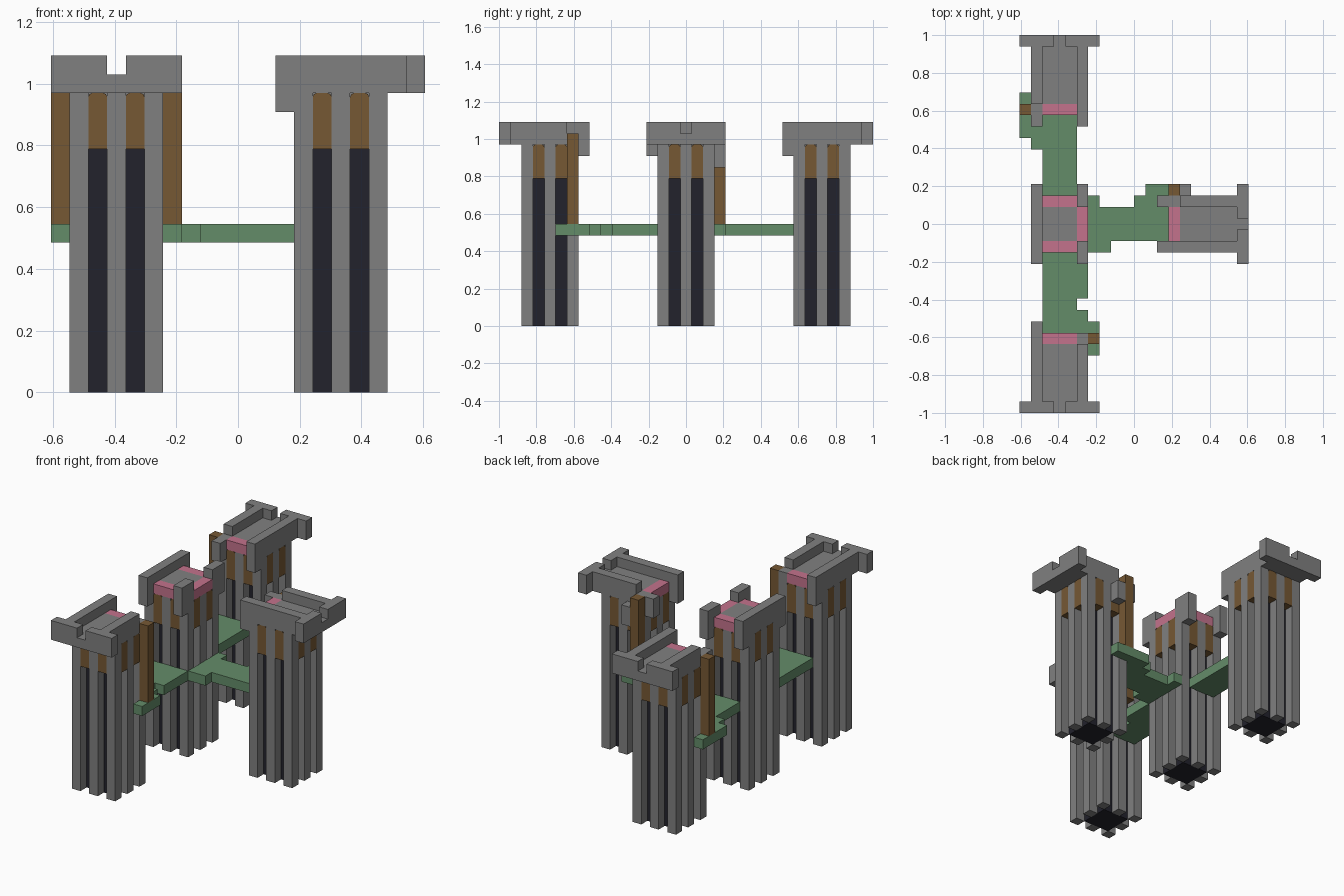
import bpy, bmesh
from mathutils import Matrix, Vector
from math import pi

old = bpy.data.objects.get("Cube")
if old:
    bpy.data.objects.remove(old)

U = 2 / 33  # size of one block


def material(name, rgb):
    m = bpy.data.materials.new(name)
    m.use_nodes = True
    m.diffuse_color = (*rgb, 1)
    m.node_tree.nodes["Principled BSDF"].inputs["Base Color"].default_value = (*rgb, 1)
    return m


stone = material("grey stone", (0.216, 0.216, 0.216))
wood = material("brown wood", (0.18, 0.098, 0.034))
dark = material("dark core", (0.016, 0.016, 0.025))
grass = material("green walkway", (0.127, 0.262, 0.141))
pink = material("pink step", (0.55, 0.17, 0.265))


def add_box(bm, x0, x1, y0, y1, z0, z1, arch=0):
    """Box in block units; arch bevels the upright sides' top corners."""
    size = Vector((x1 - x0, y1 - y0, z1 - z0))
    mid = Vector((x0 + x1, y0 + y1, z0 + z1)) / 2
    mat = Matrix.Translation(mid) @ Matrix.Diagonal((*size, 1))
    verts = bmesh.ops.create_cube(bm, size=1, matrix=mat)["verts"]
    if arch:
        edges = {e for v in verts for e in v.link_edges
                 if all(abs(w.co.z - z1) < 1e-4 for w in e.verts)
                 and abs(e.verts[0].co[arch - 1] - e.verts[1].co[arch - 1]) > 0.5}
        bmesh.ops.bevel(bm, geom=list(edges), offset=0.2, segments=2,
                        profile=0.5, affect='EDGES')


def part(name, mat, boxes, center=(10, 0), turn=0, arch=None):
    bm = bmesh.new()
    for i, b in enumerate(boxes):
        add_box(bm, *b, arch=arch[i] if arch else 0)
    place = (Matrix.Scale(U, 4) @ Matrix.Translation((center[0] - 10, center[1], 0))
             @ Matrix.Rotation(turn * pi / 2, 4, 'Z'))
    bm.transform(place)
    me = bpy.data.meshes.new(name)
    bm.to_mesh(me)
    bm.free()
    me.materials.append(mat)
    ob = bpy.data.objects.new(name, me)
    bpy.context.collection.objects.link(ob)
    return ob


def tower(name, c):
    # Outer pillars around the core
    pillars = [(x - .5, x + .5, y - .5, y + .5, 0, 16)
               for x in (-2, 0, 2) for y in (-2, 0, 2) if x or y]
    part(name + "_pillars", stone, pillars, c)
    part(name + "_core", dark, [(-1.5, 1.5, -1.5, 1.5, 0, 13)], c)
    part(name + "_upper_core", stone, [(-1.5, 1.5, -1.5, 1.5, 13, 16)], c)
    # Arched panels between the pillars
    panels, axes = [], []
    for s in (-2, 2):
        for t in (-1, 1):
            panels += [(t - .5, t + .5, s - .5, s + .5, 13, 16),
                       (s - .5, s + .5, t - .5, t + .5, 13, 16)]
            axes += [2, 1]
    part(name + "_panels", wood, panels, c, arch=axes)


def end_cap(name, c, turn, extra):
    # T-shaped platform with a notched end wall
    part(name + "_cap", stone, [
        (-3.5, 3.5, -4.5, -3.5, 16, 17),
        (-3.5, -.5, -4.5, -3.5, 17, 18),
        (.5, 3.5, -4.5, -3.5, 17, 18),
        (-2.5, -1.5, -3.5, 3.5, 16, 18),
        (-2.5, -1.5, 2.5, 3.5, 15, 16),
        (1.5, 2.5, -3.5, 1.5, 16, 18),
        (1.5, 2.5, 1.5, 2.5, 16, 17),
        (-1.5, 1.5, -3.5, 1.5, 16, 17)] + extra, c, turn)
    part(name + "_step", pink, [(-1.5, 1.5, 1.5, 2.5, 16, 17)], c, turn)
    part(name + "_post", wood, [(2.5, 3.5, 1.5, 2.5, 9, 17)], c, turn)


# Four towers
front, middle, back, side = (3.5, -12), (3.5, 0), (3.5, 12), (15.5, 0)
for n, c in (("front_tower", front), ("middle_tower", middle),
             ("back_tower", back), ("side_tower", side)):
    tower(n, c)

# Three end platforms, turned outward
ledge = (1.5, 2.5, 2.5, 3.5, 15, 17)
bracket = (2.5, 3.5, .5, 1.5, 14, 16)
end_cap("front_tower", front, 0, [])
end_cap("side_tower", side, 1, [ledge, bracket])
end_cap("back_tower", back, 2, [ledge])

# Middle tower platform: long wall and two corner blocks
cap = [(-2.5, -1.5, -3.5, 3.5, 16, 18), (-1.5, 1.5, -1.5, 1.5, 16, 17)]
steps = [(1.5, 2.5, -1.5, 1.5, 16, 17)]
for a, b, e, f in ((-3.5, -1.5, -3.5, -2.5), (1.5, 3.5, 2.5, 3.5)):
    cap += [(1.5, 2.5, a, b, 16, 18), (1.5, 2.5, e, f, 15, 16),
            (-2.5, -1.5, e, f, 15, 16)]
for y in (-2, 2):
    steps.append((-1.5, 1.5, y - .5, y + .5, 16, 17))
part("middle_tower_cap", stone, cap, middle)
part("middle_tower_steps", pink, steps, middle)


# Walkways linking the towers
def walkway(name, rects):
    part(name, grass, [(x0 - 10, x1 - 10, y0, y1, 8, 9) for x0, x1, y0, y1 in rects])


walkway("front_walkway", [(2, 5, -9.5, -2.5), (5, 6, -6.5, -2.5),
                          (5, 6, -9.5, -7.5), (6, 7, -11.5, -8.5)])
walkway("back_walkway", [(2, 5, 2.5, 9.5), (1, 2, 6.5, 9.5), (0, 1, 7.5, 11.5)])
walkway("side_walkway", [(6, 13, -1.5, 1.5), (6, 8, -2.5, -1.5), (6, 7, 1.5, 2.5),
                         (10, 13, 1.5, 2.5), (11, 15, 2.5, 3.5)])
